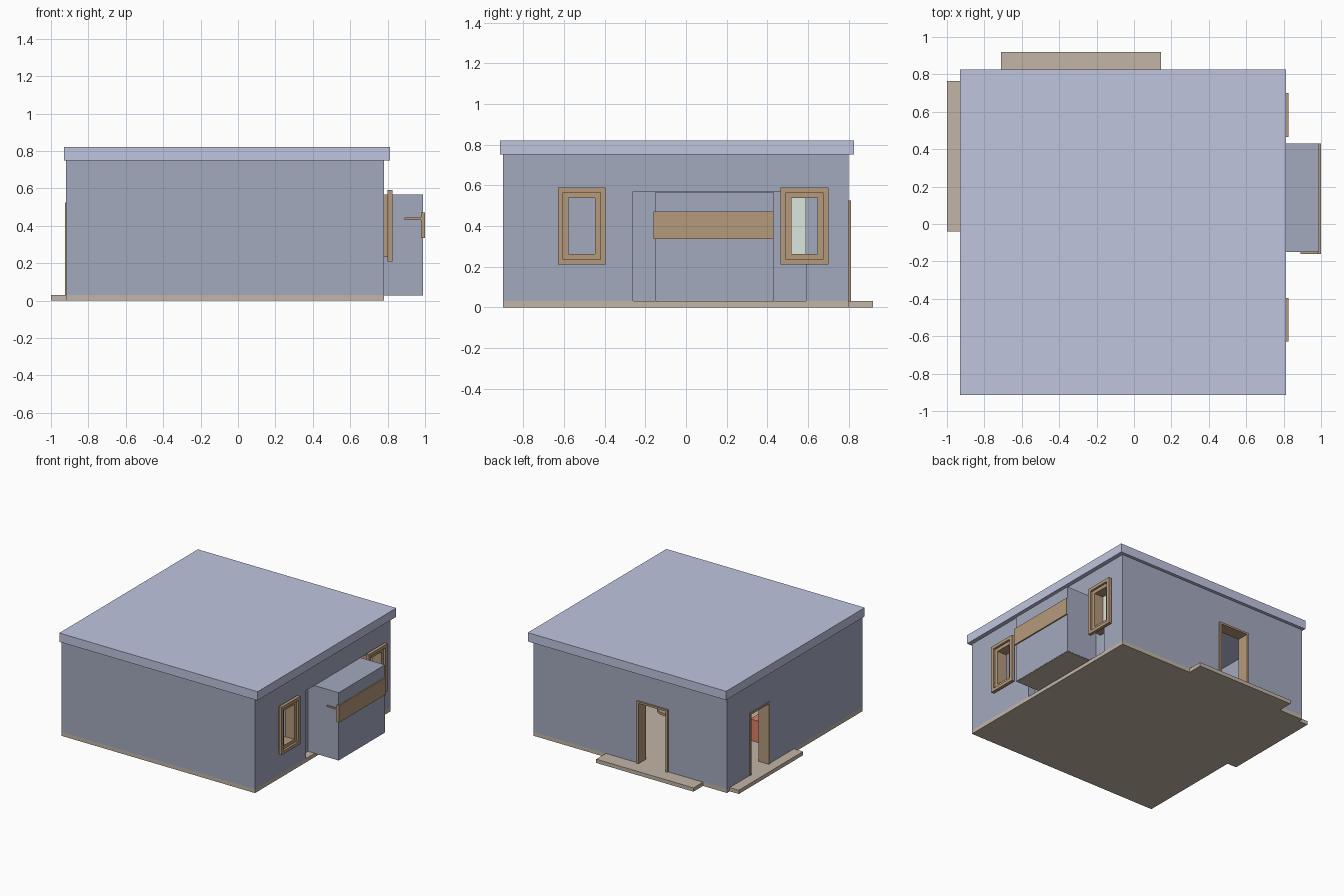
import bpy
from mathutils import Vector

if "Cube" in bpy.data.objects:
    bpy.data.objects.remove(bpy.data.objects["Cube"])


def mat(name, r, g, b):
    m = bpy.data.materials.new(name)
    m.diffuse_color = (r, g, b, 1)
    m.use_nodes = True
    m.node_tree.nodes["Principled BSDF"].inputs["Base Color"].default_value = m.diffuse_color
    return m


WALL = mat("wall_blue", 0.37, 0.40, 0.52)
ROOF = mat("roof_blue", 0.52, 0.56, 0.74)
STONE = mat("floor_beige", 0.54, 0.46, 0.38)
WOOD = mat("wood", 0.46, 0.32, 0.20)
GREEN = mat("pale_green", 0.70, 0.80, 0.74)
RED = mat("red", 0.75, 0.22, 0.14)


def box(name, x, y, z, material=None):
    """Axis-aligned box given as three (min, max) ranges."""
    v = [(a, b, c) for a in x for b in y for c in z]
    f = [(0, 1, 3, 2), (4, 6, 7, 5), (0, 4, 5, 1), (2, 3, 7, 6), (0, 2, 6, 4), (1, 5, 7, 3)]
    me = bpy.data.meshes.new(name)
    me.from_pydata(v, [], f)
    ob = bpy.data.objects.new(name, me)
    bpy.context.collection.objects.link(ob)
    if material:
        me.materials.append(material)
    return ob


def cut(target, x, y, z):
    c = box(target.name + "_cutter", x, y, z)
    c.hide_render = True
    c.hide_viewport = True
    c.display_type = 'WIRE'
    m = target.modifiers.new("opening", 'BOOLEAN')
    m.operation = 'DIFFERENCE'
    m.solver = 'EXACT'
    m.object = c


def ring(name, axis, depth, a, b, t, material, bottom=True):
    """Rectangular frame facing along axis; a = width range, b = height range, t = thickness."""
    lo = b[0] + t if bottom else b[0]
    parts = [("left", (a[0], a[0] + t), b), ("right", (a[1] - t, a[1]), b),
             ("top", (a[0] + t, a[1] - t), (b[1] - t, b[1]))]
    if bottom:
        parts.append(("bottom", (a[0] + t, a[1] - t), (b[0], lo)))
    for side, w, h in parts:
        if axis == 'x':
            box(f"{name}_{side}", depth, w, h, material)
        else:
            box(f"{name}_{side}", w, depth, h, material)


# Floor slab and the two porch steps
box("floor", (-0.92, 0.78), (-0.90, 0.80), (0, 0.03), STONE)
box("left_porch", (-1.0, -0.92), (-0.04, 0.765), (0, 0.03), STONE)
box("back_porch", (-0.71, 0.145), (0.80, 0.92), (0, 0.03), STONE)

# Walls: hollow shell with doors, windows and bay opening
walls = box("walls", (-0.92, 0.78), (-0.90, 0.80), (0.03, 0.75), WALL)
cut(walls, (-0.84, 0.70), (-0.82, 0.72), (-0.1, 0.9))
cut(walls, (0.6, 0.9), (-0.26, 0.59), (-0.1, 0.57))
cut(walls, (-1.0, -0.75), (0.27, 0.51), (-0.1, 0.52))
cut(walls, (-0.40, -0.14), (0.65, 0.9), (-0.1, 0.52))
for yc in (-0.5125, 0.5825):
    cut(walls, (0.6, 0.9), (yc - 0.09, yc + 0.09), (0.24, 0.56))

# Roof
box("roof", (-0.93, 0.813), (-0.915, 0.825), (0.75, 0.82), ROOF)

# Door frames
ring("left_door_frame", 'x', (-0.925, -0.835), (0.265, 0.515), (0.03, 0.525), 0.015, WOOD, False)
ring("back_door_frame", 'y', (0.715, 0.812), (-0.405, -0.135), (0.03, 0.525), 0.015, WOOD, False)

# Windows: outer trim and inner frame
for tag, yc in (("front", -0.5125), ("rear", 0.5825)):
    ring(f"{tag}_window_trim", 'x', (0.80, 0.825), (yc - 0.117, yc + 0.117), (0.21, 0.59), 0.025, WOOD)
    ring(f"{tag}_window_frame", 'x', (0.725, 0.808), (yc - 0.095, yc + 0.095), (0.232, 0.568), 0.03, WOOD)
box("rear_window_panel", (0.721, 0.727), (0.50, 0.59), (0.25, 0.55), GREEN)

# Projecting bay with its wider inner flange, open towards the room
bay = box("bay", (0.69, 0.99), (-0.15, 0.43), (0.03, 0.567), WALL)
cut(bay, (0.6, 0.96), (-0.12, 0.40), (0.06, 0.54))
flange = box("bay_flange", (0.69, 0.72), (-0.26, 0.59), (0.03, 0.57), WALL)
cut(flange, (0.6, 0.8), (-0.12, 0.40), (0.06, 0.54))
box("bay_underside", (0.781, 0.988), (-0.148, 0.428), (0.027, 0.03), STONE)

# Board across the bay with its side bracket
box("bay_board", (0.978, 1.0), (-0.16, 0.43), (0.335, 0.47), WOOD)
box("bay_board_bracket", (0.89, 0.98), (-0.16, -0.149), (0.432, 0.443), WOOD)

# Furniture glimpsed through the doors
box("red_seat", (-0.66, -0.58), (-0.12, 0.02), (0.03, 0.2), RED)
for name, r, h, z in (("table_top", 0.12, 0.02, 0.2), ("table_leg", 0.02, 0.16, 0.11)):
    bpy.ops.mesh.primitive_cylinder_add(vertices=24, radius=r, depth=h, location=Vector((-0.03, 0.2, z)))
    table = bpy.context.object
    table.name = name
    table.data.materials.append(WOOD)
    bpy.ops.object.shade_smooth_by_angle()
